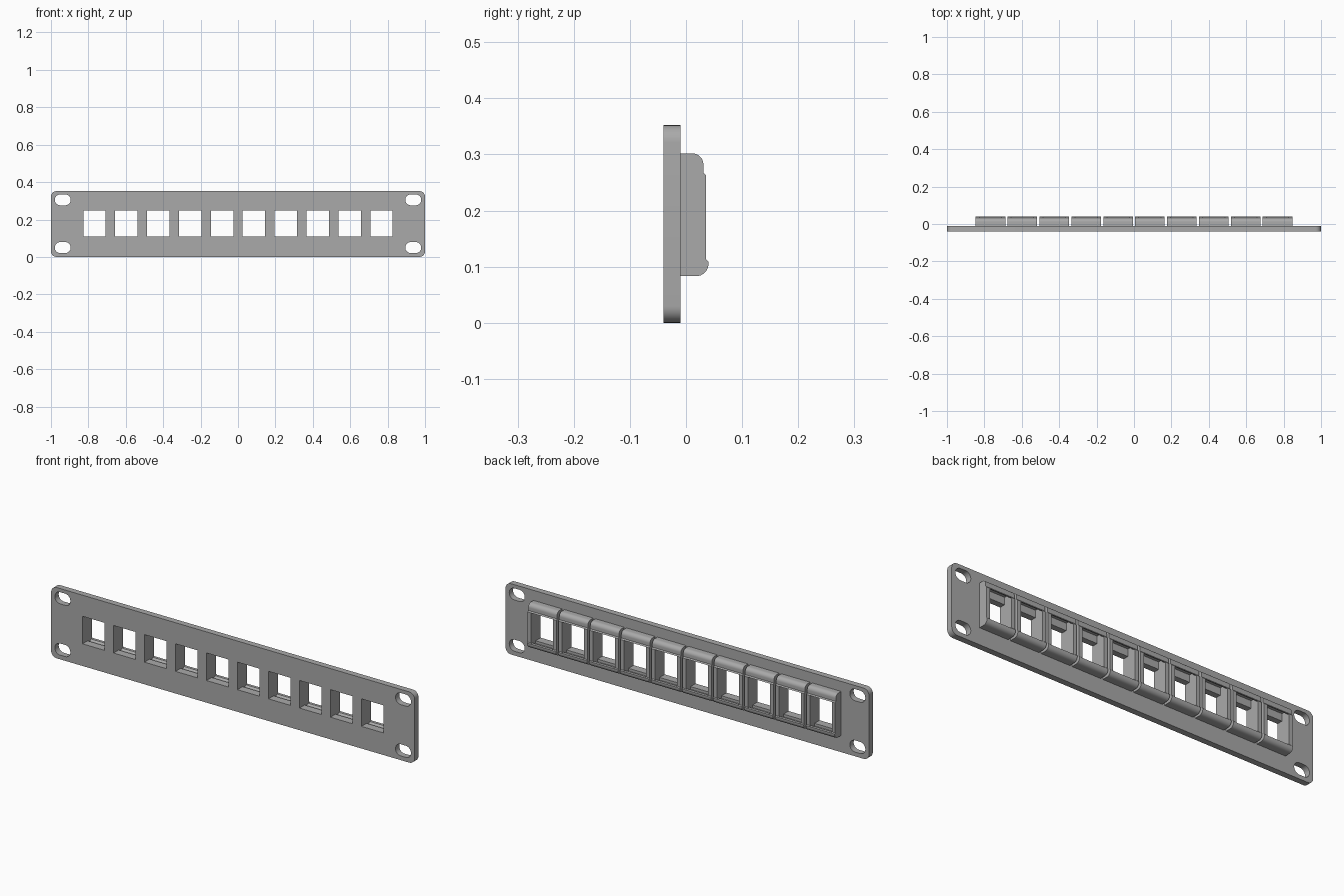
import bpy, bmesh, math
from mathutils import Vector

if "Cube" in bpy.data.objects:
    bpy.data.objects.remove(bpy.data.objects["Cube"])

grey = bpy.data.materials.new("mid grey plastic")
grey.use_nodes = True
grey.diffuse_color = (0.4, 0.4, 0.4, 1)
grey.node_tree.nodes["Principled BSDF"].inputs["Base Color"].default_value = (0.4, 0.4, 0.4, 1)

COUNT, PITCH = 10, 0.1705
HEIGHT, FRONT, BACK = 0.352, -0.04, -0.01
HOUSING_W, WINDOW_W = 0.158, 0.12
CENTRES = [(i - (COUNT - 1) / 2) * PITCH for i in range(COUNT)]


def prism(bm, points, sweep):
    """Extrude a closed outline along a vector into a solid."""
    base = [bm.verts.new(p) for p in points]
    far = [bm.verts.new(Vector(p) + Vector(sweep)) for p in points]
    bm.faces.new(base)
    bm.faces.new(far[::-1])
    for i in range(len(base)):
        bm.faces.new((base[i - 1], far[i - 1], far[i], base[i]))


def finish(name, bm):
    bmesh.ops.recalc_face_normals(bm, faces=bm.faces)
    mesh = bpy.data.meshes.new(name)
    bm.to_mesh(mesh)
    bm.free()
    obj = bpy.data.objects.new(name, mesh)
    bpy.context.collection.objects.link(obj)
    mesh.materials.append(grey)
    return obj


def arc(cu, cv, r, start, end, steps=8):
    """Points on a circular arc, angles in degrees."""
    angles = [math.radians(start + (end - start) * k / steps) for k in range(steps + 1)]
    return [(cu + r * math.cos(a), cv + r * math.sin(a)) for a in angles]


def rounded_rect(cx, cz, w, h, r, y):
    """Outline in the xz plane with rounded corners."""
    pts = []
    for q, (sx, sz) in enumerate([(1, 1), (-1, 1), (-1, -1), (1, -1)]):
        corner = arc(cx + sx * (w / 2 - r), cz + sz * (h / 2 - r), r, 90 * q, 90 * q + 90)
        pts += [(x, y, z) for x, z in corner]
    return pts


def row(name, profile, width):
    """One side profile swept across each position of the row."""
    bm = bmesh.new()
    for cx in CENTRES:
        prism(bm, [(cx - width / 2, y, z) for y, z in profile], (width, 0, 0))
    return finish(name, bm)


def cut(obj, cutter):
    mod = obj.modifiers.new("cut", "BOOLEAN")
    mod.operation, mod.solver, mod.object = "DIFFERENCE", "EXACT", cutter
    bpy.context.view_layer.update()
    graph = bpy.context.evaluated_depsgraph_get()
    mesh = bpy.data.meshes.new_from_object(obj.evaluated_get(graph))
    obj.modifiers.clear()
    obj.data = mesh
    bpy.data.objects.remove(cutter)


# Flat mounting panel with rounded corners
bm = bmesh.new()
prism(bm, rounded_rect(0, HEIGHT / 2, 2, HEIGHT, 0.03, FRONT), (0, BACK - FRONT, 0))
panel = finish("mounting_panel", bm)

# Oval screw slots
bm = bmesh.new()
for x in (-0.937, 0.937):
    for z in (0.05, 0.305):
        prism(bm, rounded_rect(x, z, 0.085, 0.058, 0.0285, FRONT - 0.02), (0, 0.08, 0))
cut(panel, finish("slot_cutter", bm))

# Square jack windows
window = [(-0.06, 0.110), (0.02, 0.110), (0.02, 0.247), (-0.06, 0.247)]
cut(panel, row("window_cutter", window, WINDOW_W))

# Jack housings with rounded top rail and protruding bottom lip
outline = [(BACK, 0.083)] + arc(0.018, 0.105, 0.022, -90, 0)
outline += [(0.040, 0.109), (0.036, 0.113), (0.036, 0.262), (0.031, 0.268)]
outline += arc(0.011, 0.282, 0.020, 0, 90) + [(BACK, 0.302)]
housings = row("jack_housings", outline, HOUSING_W)

# Openings with hooked recesses for the jack clips
cavity = [(-0.02, 0.110), (0, 0.110), (0, 0.097), (0.012, 0.097), (0.026, 0.109),
          (0.06, 0.109), (0.06, 0.262), (0.030, 0.262), (0.010, 0.283),
          (BACK, 0.283), (BACK, 0.247), (-0.02, 0.247)]
cut(housings, row("cavity_cutter", cavity, WINDOW_W))

# Smooth the rounded surfaces, keep hard edges crisp
bpy.ops.object.select_all(action="DESELECT")
for obj in (panel, housings):
    obj.select_set(True)
bpy.context.view_layer.objects.active = panel
bpy.ops.object.shade_smooth_by_angle(angle=math.radians(25))
